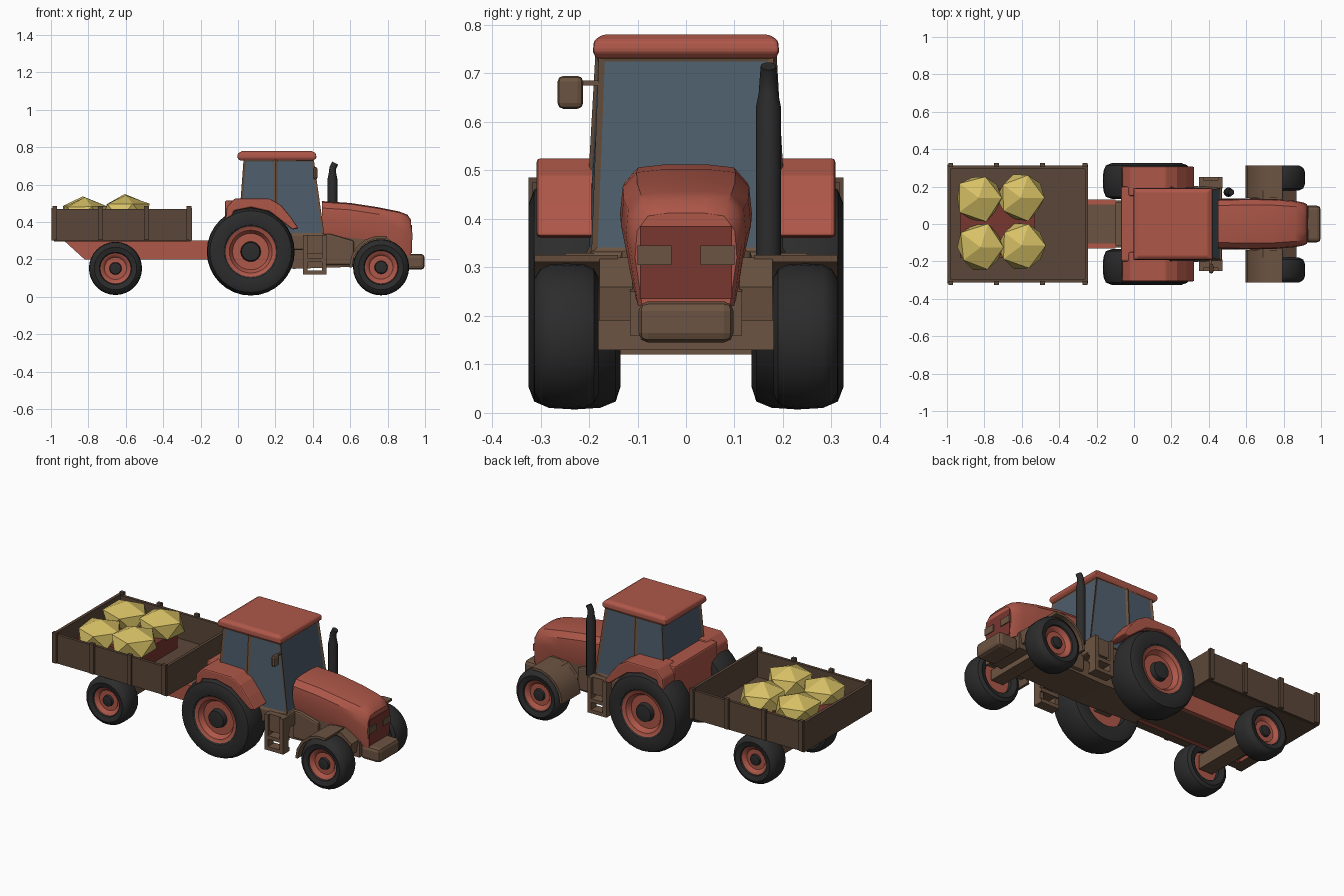
import bpy, bmesh, math, random
from mathutils import Vector

if "Cube" in bpy.data.objects:
    bpy.data.objects.remove(bpy.data.objects["Cube"])

random.seed(4)


def material(name, r, g, b):
    m = bpy.data.materials.new(name)
    m.diffuse_color = (r, g, b, 1)
    m.use_nodes = True
    m.node_tree.nodes["Principled BSDF"].inputs["Base Color"].default_value = m.diffuse_color
    return m


RED = material("red paint", 0.42, 0.095, 0.065)
DARK = material("dark red", 0.19, 0.038, 0.03)
BROWN = material("brown metal", 0.15, 0.088, 0.054)
WOOD = material("dark brown wood", 0.105, 0.062, 0.04)
BLACK = material("black rubber", 0.025, 0.025, 0.025)
GLASS = material("blue grey glass", 0.075, 0.11, 0.15)
YELLOW = material("yellow straw", 0.68, 0.53, 0.13)


def finish(name, bm, mats, bevel=0, smooth=None):
    bmesh.ops.recalc_face_normals(bm, faces=bm.faces)
    me = bpy.data.meshes.new(name)
    bm.to_mesh(me)
    bm.free()
    ob = bpy.data.objects.new(name, me)
    bpy.context.collection.objects.link(ob)
    for m in mats:
        me.materials.append(m)
    if bevel:
        b = ob.modifiers.new("bevel", 'BEVEL')
        b.width, b.segments = bevel, 2
    if smooth:
        bpy.ops.object.select_all(action='DESELECT')
        ob.select_set(True)
        bpy.context.view_layer.objects.active = ob
        bpy.ops.object.shade_smooth_by_angle(angle=math.radians(smooth))
    return ob


def loft(name, rings, mat, bevel=0, smooth=None):
    bm = bmesh.new()
    vs = [[bm.verts.new(p) for p in r] for r in rings]
    n = len(rings[0])
    for a, b in zip(vs, vs[1:]):
        for i in range(n):
            bm.faces.new((a[i], a[(i + 1) % n], b[(i + 1) % n], b[i]))
    bm.faces.new(vs[0])
    bm.faces.new(vs[-1])
    return finish(name, bm, [mat], bevel, smooth)


def prism(name, xz, y0, y1, mat, bevel=0, smooth=None):
    return loft(name, [[(x, y, z) for x, z in xz] for y in (y0, y1)], mat, bevel, smooth)


def box(name, x0, x1, y0, y1, z0, z1, mat, bevel=0):
    return prism(name, [(x0, z0), (x1, z0), (x1, z1), (x0, z1)], y0, y1, mat, bevel)


def wheel(name, cx, cz, R, rr, yi, yo, s):
    w, d = yo - yi, 0.25 * (yo - yi)
    # radius, y, material of the band that starts here (0 tyre, 1 rim, 2 hub)
    prof = [(0, yi + d, 1), (rr, yi + d, 0), (rr, yi + .01, 0), (R * .8, yi, 0), (R * .93, yi + .01, 0),
            (R * .985, yi + .22 * w, 0), (R, yi + .5 * w, 0), (R * .985, yo - .22 * w, 0),
            (R * .93, yo - .012, 0), (R * .8, yo, 0), (rr * 1.05, yo - .008, 0), (rr, yo - .015, 1),
            (rr * .85, yo - .02, 1), (rr * .72, yo - d, 1), (rr * .4, yo - d, 2),
            (rr * .36, yo - .02, 2), (0, yo - .014, 2)]
    bm = bmesh.new()
    n, prev = 32, None
    for r, y, m in prof:
        if r == 0:
            ring = [bm.verts.new((cx, s * y, cz))] * n
        else:
            ring = [bm.verts.new((cx + r * math.cos(2 * math.pi * i / n), s * y,
                                  cz + r * math.sin(2 * math.pi * i / n))) for i in range(n)]
        if prev:
            for i in range(n):
                q = (prev[i], prev[(i + 1) % n], ring[(i + 1) % n], ring[i])
                bm.faces.new(list(dict.fromkeys(q))).material_index = pm
        prev, pm = ring, m
    finish(name, bm, [BLACK, RED, BLACK], smooth=35)


for s, side in ((-1, "near"), (1, "far")):
    # wheels
    wheel("rear_wheel_" + side, 0.068, 0.242, 0.235, 0.135, 0.135, 0.325, s)
    wheel("front_wheel_" + side, 0.765, 0.158, 0.15, 0.088, 0.18, 0.312, s)
    wheel("trailer_wheel_" + side, -0.655, 0.152, 0.142, 0.082, 0.18, 0.312, s)

    # rear fender, its underside sunk into the tyre
    prism("rear_fender_" + side,
          [(-.07, .39), (-.06, .48), (-.02, .525), (.17, .525), (.23, .49), (.28, .43), (.325, .365),
           (.29, .36), (.24, .40), (.17, .455), (.07, .478), (-.02, .46), (-.05, .39)],
          s * .15, s * .308, RED, .008)
    # front fender arc and its inner plate
    arc = [math.radians(a) for a in range(80, 181, 20)]
    prism("front_fender_" + side,
          [(.765 + .17 * math.cos(a), .158 + .17 * math.sin(a)) for a in arc]
          + [(.765 + .155 * math.cos(a), .158 + .155 * math.sin(a)) for a in reversed(arc)],
          s * .14, s * .312, BROWN, smooth=40)
    prism("fender_bracket_" + side, [(.62, .19), (.86, .19), (.87, .26), (.79, .32), (.69, .31), (.62, .24)],
          s * .11, s * .178, BROWN)

    # step ladder below the door
    for x in (.36, .46):
        box("step_rail_" + side, x - .012, x + .012, s * .2, s * .25, .12, .33, BROWN)
    for z in (.12, .185):
        box("step_tread_" + side, .35, .472, s * .19, s * .25, z, z + .022, BROWN)
    box("step_panel_" + side, .35, .472, s * .19, s * .235, .23, .33, BROWN)

    # headlight plate
    box("headlight_" + side, .925, .934, s * .03, s * .1, .305, .345, BROWN)

    # trailer side wall and posts
    box("trailer_side_" + side, -.985, -.255, s * .295, s * .312, .3, .47, WOOD)
    for x in (-.98, -.735, -.49, -.262):
        box("trailer_post_" + side, x - .013, x + .013, s * .305, s * .325, .305, .485, WOOD)
    # chassis side beam
    prism("trailer_beam_" + side, [(-.93, .3), (-.82, .2), (-.1, .2), (-.1, .3)], s * .105, s * .13, RED)

# tractor chassis, floor, axles
prism("tractor_chassis", [(-.1, .17), (.3, .15), (.6, .16), (.88, .16), (.88, .25), (.72, .31),
                          (.47, .34), (.3, .34), (-.1, .31)], -.115, .115, BROWN)
box("cab_floor", .25, .47, -.2, .2, .25, .335, BROWN, .01)
prism("side_skirt", [(.45, .17), (.62, .17), (.62, .3), (.5, .335), (.45, .335)], -.135, .135, BROWN, .01)
box("front_axle", .725, .805, -.2, .2, .13, .19, BROWN)
box("rear_axle", .02, .12, -.2, .2, .19, .29, BROWN)
box("front_weight", .87, .998, -.098, .098, .145, .23, BROWN, .02)

# rear body between the fenders
box("rear_body", -.07, .1, -.2, .2, .29, .515, RED, .01)

# hood, lofted along its length
rings = []
for x, top, bot, w in ((.45, .51, .33, .132), (.6, .5, .315, .136), (.75, .477, .3, .134),
                       (.86, .455, .25, .124), (.905, .438, .22, .115), (.925, .41, .22, .105)):
    half = [(w * .86, bot), (w, top - .09), (w * .96, top - .035), (w * .75, top - .004), (w * .35, top + .002)]
    rings.append([(x, y, z) for y, z in half] + [(x, -y, z) for y, z in reversed(half)])
loft("hood", rings, RED, smooth=35)
box("grille", .922, .929, -.095, .095, .235, .385, DARK)

# cab with inset windows
bm = bmesh.new()
low = [(0.0, .2), (.2, .21), (.462, .195)]
high = [(.03, .183), (.2, .187), (.405, .18)]
lo = [bm.verts.new((x, s * y, .33)) for s in (-1, 1) for x, y in low]
hi = [bm.verts.new((x, s * y, .738)) for s in (-1, 1) for x, y in high]
panes = []
for a, b in ((0, 1), (1, 2), (2, 5), (5, 4), (4, 3), (3, 0)):
    panes.append(bm.faces.new((lo[a], lo[b], hi[b], hi[a])))
for v in (lo, hi):
    bm.faces.new((v[0], v[1], v[2], v[5], v[4], v[3]))
bmesh.ops.recalc_face_normals(bm, faces=bm.faces)
bmesh.ops.inset_individual(bm, faces=panes, thickness=.018, depth=-.006)
for f in panes:
    f.material_index = 1
finish("cab", bm, [BROWN, GLASS])

# roof
loft("roof", [[(cx + sx * hx, sy * hy, z) for sx, sy in ((-1, -1), (1, -1), (1, 1), (-1, 1))]
              for cx, hx, hy, z in ((.205, .2, .185, .73), (.208, .212, .192, .745),
                                    (.208, .208, .19, .768), (.208, .185, .172, .78))], RED, .006)

# exhaust pipe with a slanted tip, mirror
rings = []
for x, z, r, t in ((.505, .3, .026, 0), (.505, .63, .026, 0), (.505, .66, .02, 0), (.507, .69, .018, .003),
                   (.52, .715, .016, .008)):
    rings.append([(x + r * math.cos(k * math.pi / 6), .17 + r * math.sin(k * math.pi / 6),
                   z - t * math.cos(k * math.pi / 6)) for k in range(12)])
loft("exhaust", rings, BLACK, smooth=40)
box("mirror", .4, .425, -.265, -.212, .627, .695, BROWN, .012)
box("mirror_arm", .405, .415, -.225, -.18, .675, .685, BROWN)

# trailer bed, ends, deck, axle
box("trailer_floor", -.985, -.255, -.3, .3, .297, .318, WOOD)
box("trailer_tail", -.998, -.98, -.318, .318, .3, .475, WOOD)
box("trailer_head", -.262, -.245, -.318, .318, .3, .475, WOOD)
box("tow_deck", -.9, -.07, -.125, .125, .285, .3, BROWN)
box("tow_deck_lower", -.8, -.08, -.106, .106, .203, .22, WOOD)
box("trailer_axle", -.7, -.61, -.2, .2, .12, .2, BROWN)

# straw lumps on a low crate
box("crate", -.93, -.53, -.18, .19, .318, .42, DARK)
for cx, cy, top in ((-.83, .14, .54), (-.605, .14, .55), (-.82, -.125, .535), (-.6, -.115, .55)):
    bm = bmesh.new()
    bmesh.ops.create_icosphere(bm, subdivisions=1, radius=1)
    for v in bm.verts:
        k = random.uniform(.92, 1.1)
        v.co = Vector((cx + v.co.x * .135 * k, cy + v.co.y * .138 * k, top - .095 + v.co.z * .095 * min(k, 1.0)))
    for v in bm.verts:
        v.co.x = max(v.co.x, -.97)
    finish("straw_lump", bm, [YELLOW])
